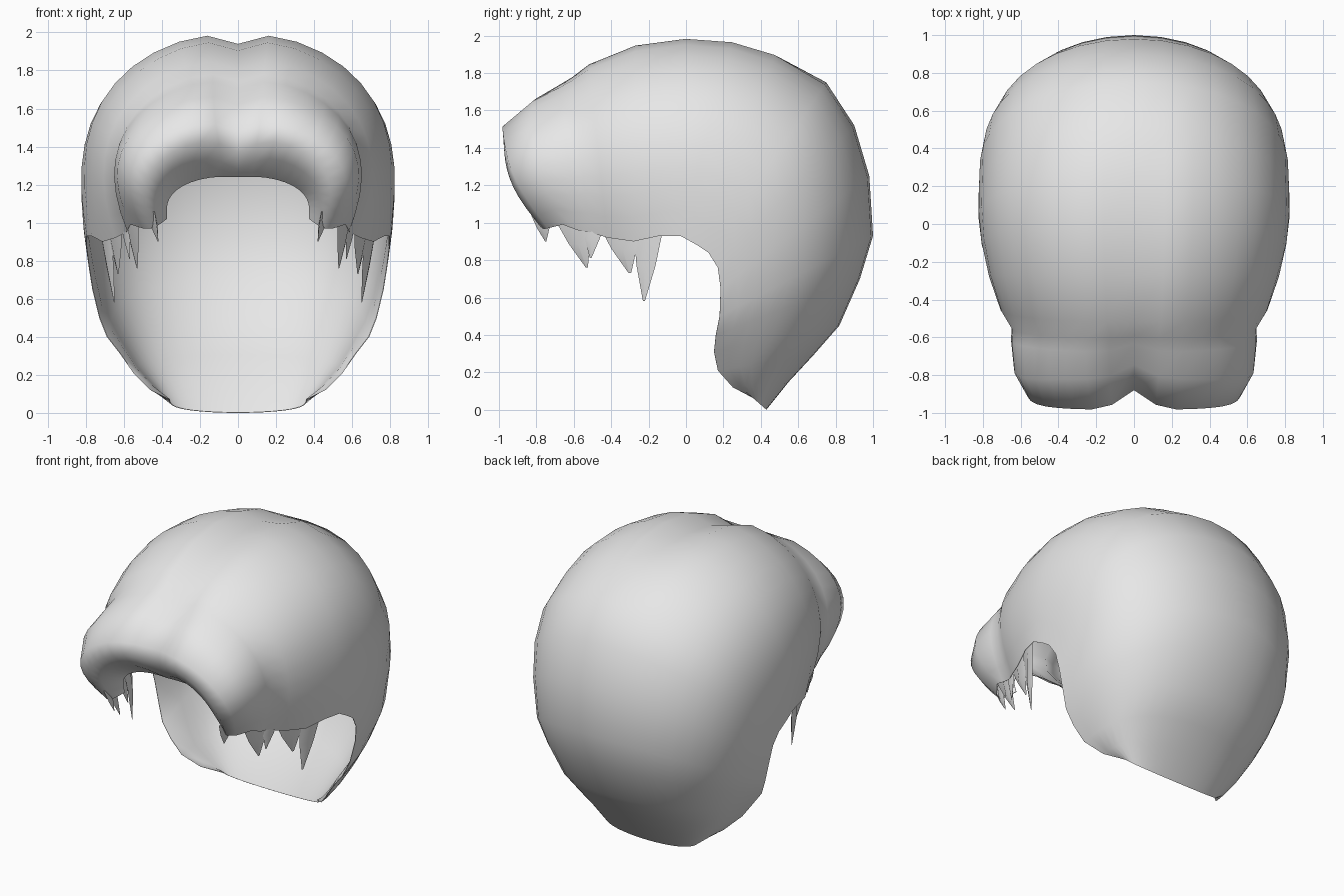
import bpy, bmesh, math
from mathutils import Vector

if "Cube" in bpy.data.objects:
    bpy.data.objects.remove(bpy.data.objects["Cube"])

hair = bpy.data.materials.new("light_grey_hair")
hair.diffuse_color = (0.8, 0.8, 0.8, 1)
hair.use_nodes = True
hair.node_tree.nodes["Principled BSDF"].inputs["Base Color"].default_value = hair.diffuse_color


def make_object(name, bm):
    mesh = bpy.data.meshes.new(name)
    bm.to_mesh(mesh)
    bm.free()
    mesh.materials.append(hair)
    obj = bpy.data.objects.new(name, mesh)
    bpy.context.collection.objects.link(obj)
    bpy.ops.object.select_all(action='DESELECT')
    obj.select_set(True)
    bpy.context.view_layer.objects.active = obj
    return obj


# Arched ribs from fringe to nape:
# crown y, crown z, half width, side edge y, side edge z, edge taper
RIBS = [
    (-0.76, 1.25, 0.38, -0.70, 1.02, 0.02),
    (-0.90, 1.36, 0.45, -0.75, 0.99, 0.08),
    (-0.975, 1.45, 0.52, -0.77, 0.97, 0.14),
    (-0.985, 1.54, 0.61, -0.74, 0.97, 0.18),
    (-0.82, 1.68, 0.68, -0.66, 0.99, 0.17),
    (-0.68, 1.76, 0.695, -0.58, 0.96, 0.16),
    (-0.61, 1.80, 0.69, -0.52, 0.95, 0.15),
    (-0.52, 1.865, 0.75, -0.42, 0.92, 0.14),
    (-0.27, 1.965, 0.81, -0.28, 0.90, 0.12),
    (0.00, 2.00, 0.845, -0.14, 0.93, 0.09),
    (0.25, 1.98, 0.855, -0.03, 0.93, 0.07),
    (0.48, 1.91, 0.85, 0.06, 0.88, 0.06),
    (0.75, 1.75, 0.845, 0.12, 0.84, 0.06),
    (0.90, 1.52, 0.825, 0.17, 0.76, 0.05),
    (0.98, 1.25, 0.79, 0.185, 0.65, 0.03),
    (1.00, 0.93, 0.745, 0.18, 0.50, 0.02),
    (0.93, 0.70, 0.69, 0.16, 0.40, 0.0),
    (0.82, 0.45, 0.62, 0.15, 0.31, 0.0),
    (0.68, 0.29, 0.55, 0.17, 0.21, 0.0),
    (0.55, 0.15, 0.46, 0.25, 0.12, 0.0),
    (0.43, 0.00, 0.36, 0.35, 0.07, 0.0),
]
N = 12


def rib_point(i, j):
    yt, zt, w, ye, ze, taper = RIBS[i]
    s = abs(j) / N
    t = math.pi / 2 * (1 - (1 - s) ** 1.5)
    f = max(math.cos(t), 0.0) ** 0.65 if s < 1 else 0.0
    x = w * math.sin(t) * (1 - taper * (1 - f) ** 3)
    y = ye + (yt - ye) * f
    z = ze + (zt - ze) * f
    # rounded visor at the front
    if 1 <= i <= 4:
        y -= 0.06 * math.sin(math.pi * f)
    # centre parting, deepest at the fringe
    g = math.exp(-(x / 0.1) ** 2)
    if i >= 1:
        y += g * 0.12 * max(0, 1 - abs(i - 2.5) / 4)
    z -= g * (0.01 if i == 0 else 0.08 if i < 3 else 0.06 * min(1, max(0, (12 - i) / 3)))
    return Vector((x if j >= 0 else -x, y, z))


# Main hair shell, thinning out to its rim
bm = bmesh.new()
grid = [[bm.verts.new(rib_point(i, j)) for j in range(-N, N + 1)] for i in range(len(RIBS))]
for a, b in zip(grid, grid[1:]):
    for j in range(2 * N):
        bm.faces.new((a[j], a[j + 1], b[j + 1], b[j]))
shell = make_object("hair_shell", bm)
body = shell.vertex_groups.new(name="body")
cols = 2 * N + 1
for k in range(len(RIBS) * cols):
    i, j = divmod(k, cols)
    rim = j in (0, cols - 1) or i in (0, len(RIBS) - 1)
    body.add([k], 0.15 if rim else 1.0, 'REPLACE')
solid = shell.modifiers.new("thickness", 'SOLIDIFY')
solid.thickness = 0.022
solid.offset = -1
solid.vertex_group = "body"
bpy.ops.object.modifier_apply(modifier=solid.name)
bpy.ops.object.shade_smooth_by_angle(angle=math.radians(75))


# Pointed locks hanging from the side edges: root, tip, half width, half thickness
LOCKS = [
    ((0.46, -0.78, 1.06), (0.42, -0.75, 0.90), 0.06, 0.025),
    ((0.56, -0.62, 1.04), (0.53, -0.53, 0.76), 0.10, 0.03),
    ((0.60, -0.49, 1.04), (0.57, -0.51, 0.81), 0.07, 0.025),
    ((0.65, -0.37, 1.02), (0.63, -0.30, 0.73), 0.12, 0.03),
    ((0.70, -0.20, 1.00), (0.65, -0.225, 0.58), 0.09, 0.025),
]


def lock(bm, root, tip, width, thick, side):
    root, tip = Vector(root), Vector(tip)
    # blades follow the slanting side of the head
    along = Vector((0.35, 0.94, 0)).normalized()
    across = Vector((0.94, -0.35, 0)).normalized()
    rings = []
    for f, kw, kt in ((0, 1, 0.1), (0.55, 0.6, 0.7), (1, 0.06, 0.06)):
        c = root.lerp(tip, f)
        ring = []
        for d in (along * width * kw, across * thick * kt, along * -width * kw, across * -thick * kt):
            p = c + d
            ring.append(bm.verts.new((p.x * side, p.y, p.z)))
        rings.append(ring)
    for a, b in zip(rings, rings[1:]):
        for k in range(4):
            bm.faces.new((a[k], a[(k + 1) % 4], b[(k + 1) % 4], b[k]))
    bm.faces.new(rings[0])
    bm.faces.new(rings[-1])


for side, label in ((-1, "left"), (1, "right")):
    bm = bmesh.new()
    for spec in LOCKS:
        lock(bm, *spec, side)
    bmesh.ops.recalc_face_normals(bm, faces=bm.faces)
    make_object(label + "_side_locks", bm)
    bpy.ops.object.shade_smooth_by_angle(angle=math.radians(60))
